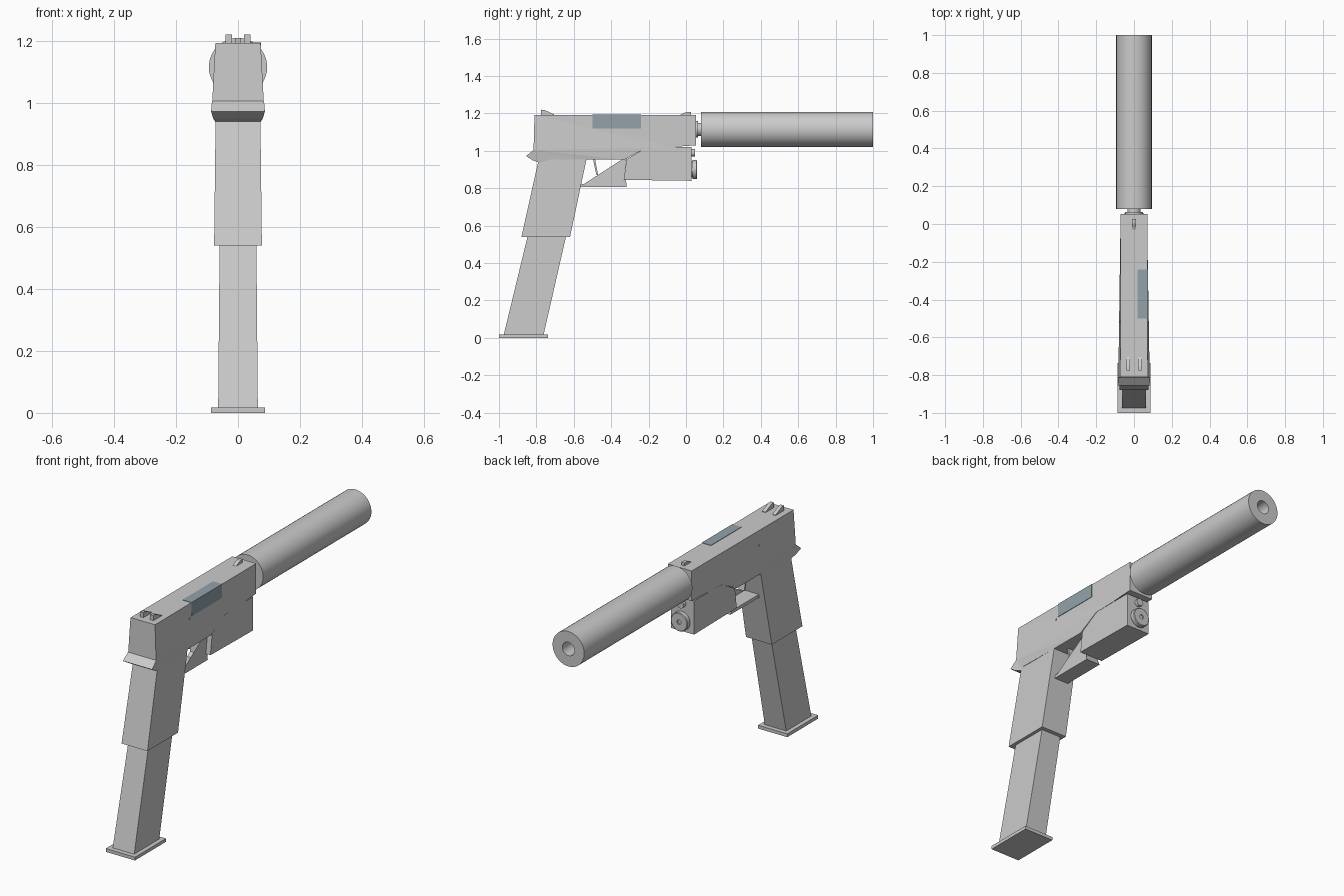
import bpy, bmesh, math
from mathutils import Vector

if "Cube" in bpy.data.objects:
    bpy.data.objects.remove(bpy.data.objects["Cube"])


def finish(name, bm, smooth=False):
    bmesh.ops.recalc_face_normals(bm, faces=bm.faces)
    mesh = bpy.data.meshes.new(name)
    bm.to_mesh(mesh)
    bm.free()
    ob = bpy.data.objects.new(name, mesh)
    bpy.context.collection.objects.link(ob)
    if smooth:
        bpy.ops.object.select_all(action='DESELECT')
        ob.select_set(True)
        bpy.context.view_layer.objects.active = ob
        bpy.ops.object.shade_smooth_by_angle(angle=math.radians(35))
    return ob


def slab(name, pts, x=0.0):
    """Side profile of (y, z, half width) points, mirrored across x."""
    bm = bmesh.new()
    left = [bm.verts.new((x - w, y, z)) for y, z, w in pts]
    right = [bm.verts.new((x + w, y, z)) for y, z, w in pts]
    bm.faces.new(left)
    bm.faces.new(right[::-1])
    n = len(pts)
    for i in range(n):
        j = (i + 1) % n
        bm.faces.new((left[i], right[i], right[j], left[j]))
    bmesh.ops.triangulate(bm, faces=[f for f in bm.faces if len(f.verts) > 4])
    return finish(name, bm)


def even(w, pts):
    return [(y, z, w) for y, z in pts]


def lathe(name, z, pts, steps=40):
    """Revolve (radius, y) points about a y-axis at height z."""
    bm = bmesh.new()
    vs = [bm.verts.new((0, y, z + r)) for r, y in pts]
    es = [bm.edges.new(p) for p in zip(vs, vs[1:])]
    bmesh.ops.spin(bm, geom=vs + es, cent=Vector((0, 0, z)), axis=Vector((0, 1, 0)),
                   angle=2 * math.pi, steps=steps)
    bmesh.ops.remove_doubles(bm, verts=bm.verts, dist=1e-5)
    return finish(name, bm, True)


# Slide and frame, slightly flared at the rear
slab("slide", [(-.81, 1.192, .073), (.053, 1.192, .071), (.053, 1.03, .071),
               (-.08, 1.03, .071), (-.08, 1.02, .071), (-.205, 1.02, .071),
               (-.33, .953, .071), (-.53, .953, .072), (-.77, .953, .075),
               (-.815, 1.005, .083)])
slab("rear_tang", [(-.815, 1.005, .084), (-.855, .972, .087), (-.82, .95, .08),
                   (-.778, .935, .072), (-.72, .955, .072)])

# Grip and extended magazine
slab("grip", [(-.785, .965, .072), (-.53, .965, .072), (-.62, .54, .077), (-.88, .54, .077)])
slab("magazine", [(-.838, .58, .059), (-.633, .58, .059), (-.763, .01, .064), (-.976, .01, .064)])
slab("magazine_base", even(.087, [(-1, 0), (-.737, 0), (-.737, .018), (-1, .018)]))

# Trigger and guard
slab("trigger_guard", even(.042, [(-.57, .807), (-.317, .807), (-.333, .845), (-.318, .96),
                                  (-.333, .96), (-.348, .842), (-.372, .824), (-.57, .824)]))
slab("trigger", even(.018, [(-.498, .96), (-.487, .96), (-.47, .87), (-.479, .87)]))

# Light unit under the barrel
slab("light_body", even(.069, [(-.318, .955), (-.205, 1.021), (.03, 1.021),
                               (.03, .84), (-.333, .845)]))
lathe("lamp", .9, [(0, .02), (.042, .02), (.042, .036), (.05, .036), (.05, .057),
                   (.046, .06), (.012, .06), (.012, .053), (0, .053)])
lathe("laser", .99, [(0, .02), (.02, .02), (.02, .048), (0, .048)], 20)

# Barrel stub and hollow suppressor
lathe("barrel", 1.115, [(0, .04), (.044, .04), (.044, .063), (.035, .063), (.035, .1), (0, .1)])
lathe("suppressor", 1.115, [(0, .08), (.094, .08), (.094, 1.0), (.036, 1.0),
                            (.036, .5), (0, .5)])

# Sights
for side, x in (("left", -.03), ("right", .03)):
    slab("rear_sight_" + side, even(.01, [(-.775, 1.185), (-.775, 1.22), (-.755, 1.218),
                                          (-.705, 1.195), (-.705, 1.185)]), x)
slab("front_sight", even(.01, [(-.03, 1.185), (-.03, 1.193), (.002, 1.208),
                               (.026, 1.208), (.026, 1.185)]))

# Ejection port on the right side
port = slab("ejection_port", [(-.5, 1.12, .0285), (-.5, 1.194, .0275),
                              (-.24, 1.194, .0272), (-.24, 1.12, .0275)], .0465)
steel = bpy.data.materials.new("steel")
steel.diffuse_color = (.29, .36, .40, 1)
steel.use_nodes = True
steel.node_tree.nodes["Principled BSDF"].inputs["Base Color"].default_value = steel.diffuse_color
port.data.materials.append(steel)

# Frame pin
slab("frame_pin", even(.076, [(-.521, 1.107), (-.513, 1.107), (-.513, 1.115), (-.521, 1.115)]))
